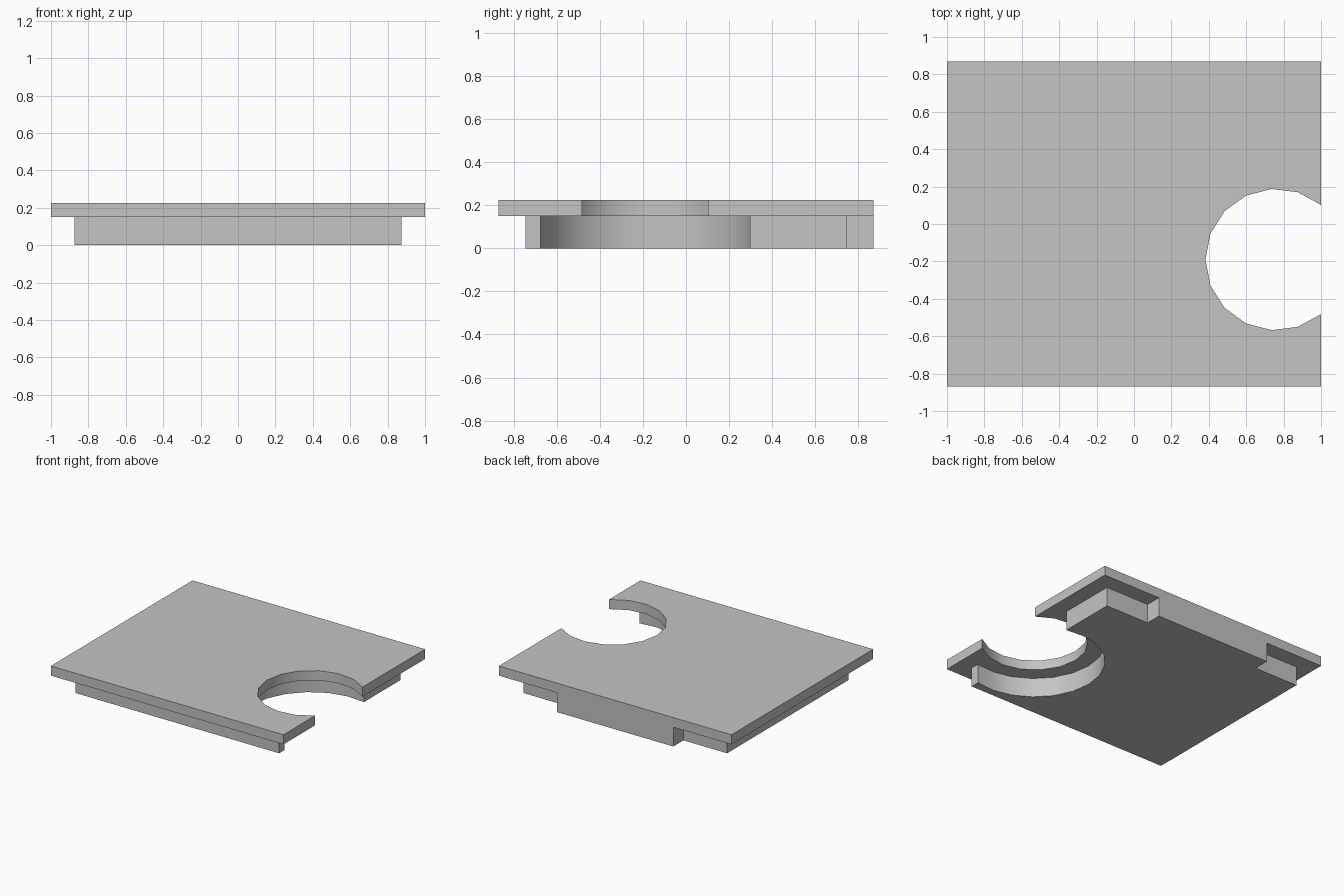
import bpy
import bmesh
from math import sin, cos, acos, pi, radians
from mathutils import Vector

cube = bpy.data.objects.get("Cube")
if cube:
    bpy.data.objects.remove(cube, do_unlink=True)

grey = bpy.data.materials.new("plain_grey")
grey.use_nodes = True
colour = (0.55, 0.55, 0.55, 1)
grey.diffuse_color = colour
grey.node_tree.nodes["Principled BSDF"].inputs["Base Color"].default_value = colour

CENTRE = Vector((0.76, -0.19))  # shared centre of both round cut-outs
STEPS = 12


def bite(edge_x, radius):
    """Arc cut into the side at edge_x, ordered from front to back."""
    start = acos((edge_x - CENTRE.x) / radius)
    angles = [-start - (2 * pi - 2 * start) * i / STEPS for i in range(STEPS + 1)]
    return [(CENTRE.x + radius * cos(a), CENTRE.y + radius * sin(a)) for a in angles]


def slab(name, outline, bottom, top):
    """Extrude a flat outline into a solid slab."""
    bm = bmesh.new()
    face = bm.faces.new([bm.verts.new((x, y, bottom)) for x, y in outline])
    result = bmesh.ops.extrude_face_region(bm, geom=[face], use_keep_orig=True)
    raised = [v for v in result["geom"] if isinstance(v, bmesh.types.BMVert)]
    bmesh.ops.translate(bm, verts=raised, vec=(0, 0, top - bottom))
    bmesh.ops.recalc_face_normals(bm, faces=bm.faces)
    mesh = bpy.data.meshes.new(name)
    bm.to_mesh(mesh)
    bm.free()
    mesh.materials.append(grey)
    obj = bpy.data.objects.new(name, mesh)
    bpy.context.collection.objects.link(obj)
    bpy.ops.object.select_all(action="DESELECT")
    obj.select_set(True)
    bpy.context.view_layer.objects.active = obj
    bpy.ops.object.shade_smooth_by_angle(angle=radians(30))
    return obj


# Top plate with the smaller round cut-out
W, D = 1.0, 0.87
slab("top_plate", [(-W, -D), (W, -D)] + bite(W, 0.378) + [(W, D), (-W, D)], 0.15, 0.225)

# Inset lower body with the wider cut-out and a tongue flush with the back
w, d, tongue = 0.875, 0.745, 0.5
slab("lower_body",
     [(-w, -d), (w, -d)] + bite(w, 0.5)
     + [(w, d), (tongue, d), (tongue, D), (-tongue, D), (-tongue, d), (-w, d)],
     0.0, 0.15)
